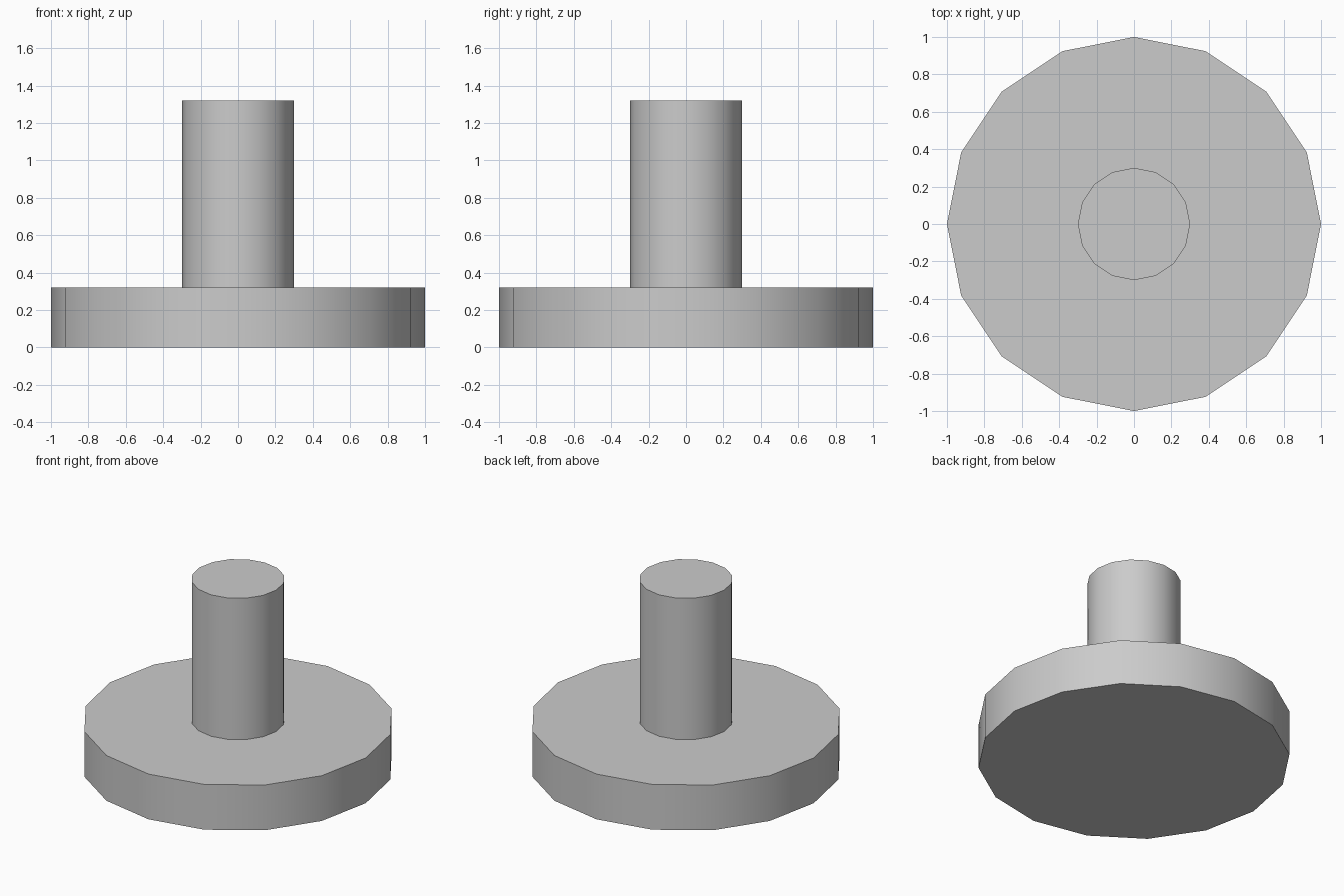
import bpy

cube = bpy.data.objects.get("Cube")
if cube:
    bpy.data.objects.remove(cube, do_unlink=True)

SIDES = 16
BASE_HEIGHT = 0.32
POST_HEIGHT = 1.0

# Single grey material
grey = bpy.data.materials.new("light_grey")
grey.use_nodes = True
colour = (0.6, 0.6, 0.6, 1)
grey.diffuse_color = colour
grey.node_tree.nodes["Principled BSDF"].inputs["Base Color"].default_value = colour


def add_cylinder(name, radius, bottom, height):
    """Add a smooth-sided cylinder with sharp rims."""
    bpy.ops.mesh.primitive_cylinder_add(
        vertices=SIDES, radius=radius, depth=height,
        location=(0, 0, bottom + height / 2))
    obj = bpy.context.object
    obj.name = name
    obj.data.materials.append(grey)
    bpy.ops.object.shade_smooth_by_angle()
    return obj


# Wide disc and the post standing on it
add_cylinder("base_disc", 1.0, 0, BASE_HEIGHT)
add_cylinder("post", 0.3, BASE_HEIGHT, POST_HEIGHT)
